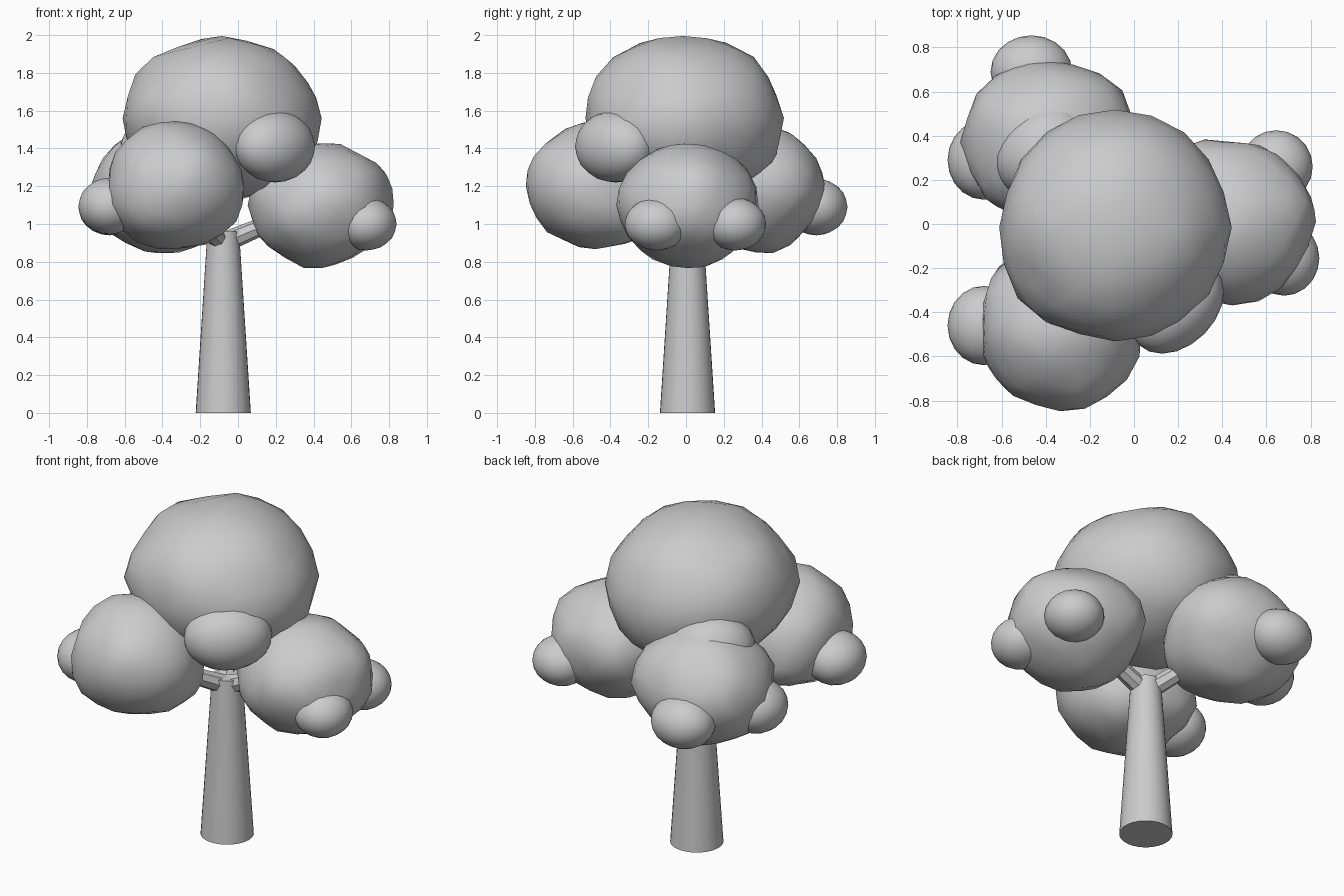
import bpy, bmesh, math
from mathutils import Vector, Matrix, noise

if "Cube" in bpy.data.objects:
    bpy.data.objects.remove(bpy.data.objects["Cube"])

grey = bpy.data.materials.new("plain_grey")
grey.diffuse_color = (0.6, 0.6, 0.6, 1)
grey.use_nodes = True
grey.node_tree.nodes["Principled BSDF"].inputs["Base Color"].default_value = grey.diffuse_color


def finish(name, bm, angle):
    mesh = bpy.data.meshes.new(name)
    bm.to_mesh(mesh)
    bm.free()
    mesh.materials.append(grey)
    obj = bpy.data.objects.new(name, mesh)
    bpy.context.collection.objects.link(obj)
    bpy.ops.object.select_all(action='DESELECT')
    obj.select_set(True)
    bpy.context.view_layer.objects.active = obj
    bpy.ops.object.shade_smooth_by_angle(angle=math.radians(angle))
    return obj


def foliage(name, centre, radii, yaw=0, rough=0.0, bumps=()):
    """Lumpy ball: an icosphere with gentle noise and optional local bumps."""
    bm = bmesh.new()
    bmesh.ops.create_icosphere(bm, subdivisions=3, radius=1)
    c, r = Vector(centre), Vector(radii)
    turn = Matrix.Rotation(math.radians(yaw), 3, 'Z')
    for v in bm.verts:
        d = v.co.normalized()
        k = 1 + rough * noise.noise(d * 1.9 + c * 3)
        for direction, amount, width in bumps:
            gap = d.angle(Vector(direction))
            k += amount * math.exp(-(gap / width) ** 2)
        v.co = c + turn @ Vector(d[i] * r[i] * k for i in range(3))
    finish(name, bm, 50)


def limb(name, start, end, r1, r2, sides):
    """Tapered round limb between two points."""
    a, b = Vector(start), Vector(end)
    bm = bmesh.new()
    bmesh.ops.create_cone(bm, cap_ends=True, segments=sides, radius1=r1,
                          radius2=r2, depth=(b - a).length)
    turn = (b - a).to_track_quat('Z', 'Y')
    for v in bm.verts:
        v.co = turn @ v.co + (a + b) / 2
    finish(name, bm, 40)


# Trunk and the three branches
limb("trunk", (-0.078, 0.008, 0), (-0.078, 0.008, 0.96), 0.146, 0.084, 32)
fork = (-0.08, 0.005, 0.9)
for name, tip in (("branch_right", (0.3, 0.02, 1.06)),
                  ("branch_front", (-0.29, -0.36, 1.1)),
                  ("branch_back", (-0.3, 0.35, 1.1))):
    limb(name, fork, tip, 0.055, 0.04, 8)

# Large leaf masses
foliage("crown", (-0.085, -0.015, 1.56), (0.52, 0.52, 0.43), 0, 0.06,
        (((-0.75, -0.1, 0.65), 0.08, 0.25), ((-0.85, -0.5, 0.0), 0.05, 0.3),
         ((0, 0.85, -0.6), 0.1, 0.35), ((-0.1, 0.45, 0.9), 0.05, 0.4)))
foliage("leaf_mass_front", (-0.335, -0.48, 1.2), (0.36, 0.37, 0.335), 0, 0.08,
        (((-0.6, 0.75, -0.3), 0.16, 0.45), ((0.8, -0.5, 0), 0.08, 0.35),
         ((-0.8, -0.5, -0.3), 0.06, 0.35), ((0.6, 0.5, -0.65), 0.12, 0.4)))
foliage("leaf_mass_back", (-0.395, 0.37, 1.18), (0.385, 0.365, 0.33), 0, 0.08,
        (((0.85, 0.55, 0.2), 0.12, 0.4), ((0, 0.5, 0.85), 0.08, 0.4),
         ((0.5, -0.6, -0.5), 0.08, 0.4)))
foliage("leaf_mass_right", (0.445, 0.01, 1.1), (0.375, 0.365, 0.33), 0, 0.07,
        (((-0.5, 0.85, 0.2), 0.14, 0.4), ((1, 0.25, 0.15), 0.05, 0.4),
         ((0.3, -0.95, 0.1), 0.05, 0.35), ((-1, 0, 0.15), 0.06, 0.4),
         ((0.75, 0, -0.65), -0.05, 0.4)))

# Small leaf tufts: flattened outward, wider sideways
tufts = {
    "crown_tuft_front": ((0.195, -0.375, 1.41), (0.245, 0.175, 0.19), 45),
    "crown_tuft_back": ((-0.41, 0.335, 1.385), (0.24, 0.19, 0.195), 45),
    "left_tuft_front": ((-0.68, -0.46, 1.095), (0.165, 0.18, 0.15), 0),
    "left_tuft_back": ((-0.68, 0.29, 1.09), (0.165, 0.18, 0.15), 0),
    "back_tuft": ((-0.465, 0.69, 1.09), (0.185, 0.165, 0.15), 0),
    "right_tuft_front": ((0.68, -0.155, 1.0), (0.16, 0.17, 0.14), 0),
    "right_tuft_back": ((0.645, 0.26, 1.0), (0.165, 0.165, 0.14), 0),
}
for name, (centre, radii, yaw) in tufts.items():
    foliage(name, centre, radii, yaw)
